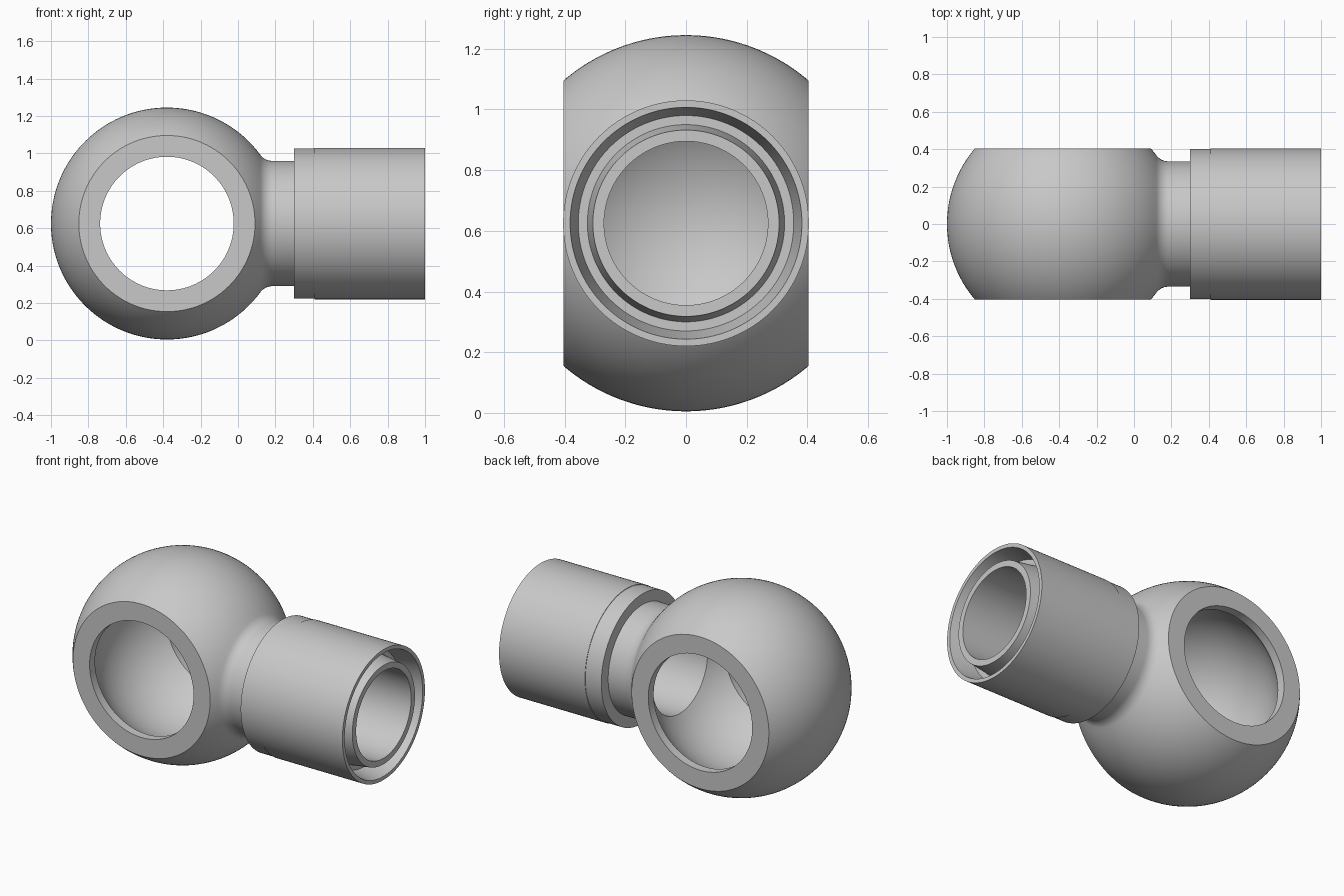
import bpy, bmesh
from math import sin, cos, pi, radians, asin, acos, atan2, sqrt
from mathutils import Matrix, Vector

cube = bpy.data.objects.get("Cube")
if cube:
    bpy.data.objects.remove(cube, do_unlink=True)

CX, CZ = -0.38, 0.625        # centre of the ball
BALL, CAVITY = 0.62, 0.5     # outer and inner ball radii
NECK, FILLET = 0.335, 0.08
BORE, EYE, HALF = 0.27, 0.357, 0.403
SEGMENTS = 128

steel = bpy.data.materials.new("grey steel")
steel.use_nodes = True
grey = (0.58, 0.58, 0.58, 1)
steel.diffuse_color = grey
steel.node_tree.nodes["Principled BSDF"].inputs["Base Color"].default_value = grey


def arc(cx, cr, radius, start, end, steps):
    """Points (x, r) along a circular arc."""
    angles = [start + (end - start) * i / steps for i in range(steps + 1)]
    return [(cx + radius * cos(a), cr + radius * sin(a)) for a in angles]


def add_object(name, bm):
    mesh = bpy.data.meshes.new(name)
    bmesh.ops.recalc_face_normals(bm, faces=bm.faces)
    bm.to_mesh(mesh)
    bm.free()
    obj = bpy.data.objects.new(name, mesh)
    bpy.context.collection.objects.link(obj)
    mesh.materials.append(steel)
    return obj


def lathe(name, profile):
    """Spin an (x, r) profile around the pipe axis."""
    bm = bmesh.new()
    verts = [bm.verts.new((x, 0, CZ + max(r, 0))) for x, r in profile]
    edges = [bm.edges.new(pair) for pair in zip(verts, verts[1:])]
    bmesh.ops.spin(bm, geom=verts + edges, cent=(0, 0, CZ), axis=(1, 0, 0),
                   angle=2 * pi, steps=SEGMENTS, use_merge=True)
    bmesh.ops.remove_doubles(bm, verts=bm.verts, dist=1e-5)
    return add_object(name, bm)


def cut(target, cutter):
    mod = target.modifiers.new("cut", "BOOLEAN")
    mod.operation, mod.solver, mod.object = "DIFFERENCE", "EXACT", cutter
    cutter.hide_render = True
    bpy.context.view_layer.objects.active = target
    bpy.ops.object.modifier_apply(modifier=mod.name)
    bpy.data.objects.remove(cutter, do_unlink=True)


# Outer ball blending through a fillet into the neck
blend = asin((NECK + FILLET) / (BALL + FILLET))
fillet_x = CX + (BALL + FILLET) * cos(blend)
profile = arc(CX, 0, BALL, pi, blend, 56)
profile += arc(fillet_x, NECK + FILLET, FILLET, pi + blend, 1.5 * pi, 10)[1:]

# Collar with a shallow step, then the tapered groove around the inner tube
profile += [(0.30, NECK), (0.30, 0.402), (0.41, 0.402), (0.41, 0.405),
            (1.0, 0.405), (1.0, 0.382), (0.87, 0.355), (0.87, 0.325),
            (1.0, 0.307), (1.0, BORE)]

# Bore opening into the round cavity
profile += arc(CX, 0, CAVITY, asin(BORE / CAVITY), pi, 48)
fitting = lathe("banjo_fitting", profile)

# Flat faces on both sides of the ball
for side in (-1, 1):
    bm = bmesh.new()
    bmesh.ops.create_cube(bm, size=1, matrix=Matrix.Translation(
        (CX - 0.1, side * (HALF + 0.25), CZ)) @ Matrix.Diagonal((1.4, 0.5, 1.6, 1)))
    cut(fitting, add_object("flat_cutter", bm))

# Eye hole through the ball
bm = bmesh.new()
bmesh.ops.create_cone(bm, cap_ends=True, segments=SEGMENTS, radius1=EYE, radius2=EYE,
                      depth=1.2, matrix=Matrix.Translation((CX, 0, CZ))
                      @ Matrix.Rotation(pi / 2, 4, "X"))
cut(fitting, add_object("eye_cutter", bm))

# Smooth shading with crisp machined edges
bpy.ops.object.select_all(action="DESELECT")
fitting.select_set(True)
bpy.context.view_layer.objects.active = fitting
bpy.ops.object.shade_smooth_by_angle(angle=radians(25))
